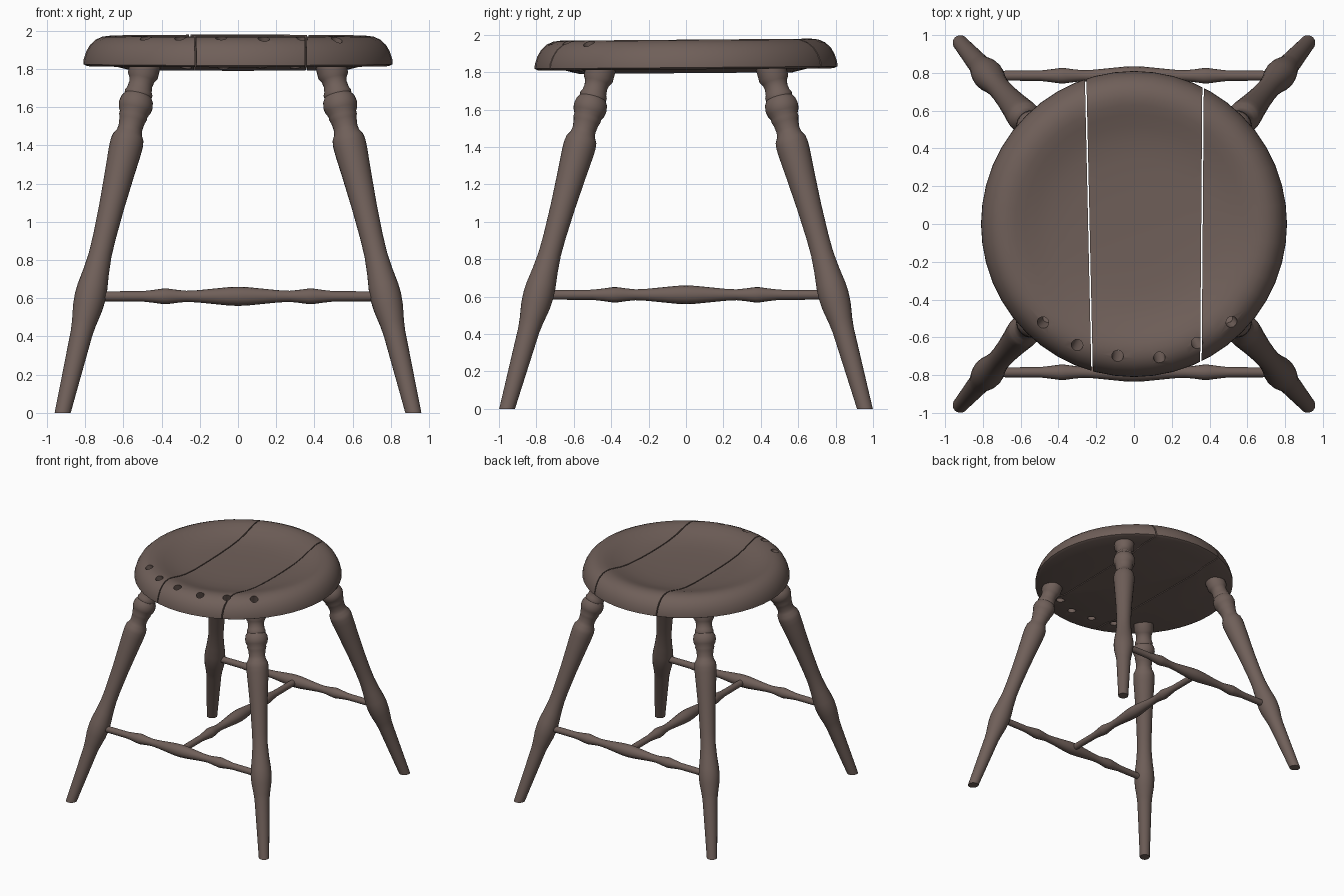
import bpy, bmesh, math
from mathutils import Vector, Matrix

if "Cube" in bpy.data.objects:
    bpy.data.objects.remove(bpy.data.objects["Cube"])

wood = bpy.data.materials.new("brown_wood")
wood.diffuse_color = (0.16, 0.115, 0.1, 1)
wood.use_nodes = True
wood.node_tree.nodes["Principled BSDF"].inputs["Base Color"].default_value = wood.diffuse_color


def finish(bm, name, angle=35):
    bmesh.ops.recalc_face_normals(bm, faces=bm.faces)
    me = bpy.data.meshes.new(name)
    bm.to_mesh(me)
    bm.free()
    me.materials.append(wood)
    ob = bpy.data.objects.new(name, me)
    bpy.context.collection.objects.link(ob)
    smooth(ob, angle)
    return ob


def smooth(ob, angle):
    bpy.ops.object.select_all(action='DESELECT')
    ob.select_set(True)
    bpy.context.view_layer.objects.active = ob
    bpy.ops.object.shade_smooth_by_angle(angle=math.radians(angle))


def lathe(profile, sides):
    """Closed turned solid around z from (radius, height) pairs."""
    bm = bmesh.new()
    rings = []
    for r, h in profile:
        if r == 0:
            rings.append([bm.verts.new((0, 0, h))] * sides)
        else:
            rings.append([bm.verts.new((r * math.cos(a), r * math.sin(a), h))
                          for a in (math.tau * i / sides for i in range(sides))])
    for a, b in zip(rings, rings[1:]):
        for i in range(sides):
            j = (i + 1) % sides
            bm.faces.new(list(dict.fromkeys((a[i], a[j], b[j], b[i]))))
    for ring in (rings[0], rings[-1]):
        if ring[0] is not ring[1]:
            bm.faces.new(ring)
    return bm


def place(bm, start, end):
    """Turn the z axis of a lathed part onto the line start -> end."""
    d = Vector(end) - Vector(start)
    rot = d.to_track_quat('Z', 'Y').to_matrix().to_4x4()
    bm.transform(Matrix.Translation(start) @ rot)


# Turned legs: (radius, height above floor along the leg)
LEG = [(0.038, -0.06), (0.041, 0.0), (0.044, 0.08), (0.058, 0.42), (0.064, 0.47),
       (0.078, 0.55), (0.082, 0.61), (0.079, 0.66), (0.068, 0.74), (0.060, 0.83),
       (0.060, 0.92), (0.066, 1.08), (0.077, 1.25), (0.086, 1.37), (0.087, 1.41),
       (0.083, 1.44), (0.068, 1.465), (0.063, 1.49), (0.068, 1.53), (0.075, 1.55),
       (0.074, 1.565), (0.085, 1.585), (0.09, 1.61), (0.085, 1.64), (0.072, 1.66),
       (0.074, 1.675), (0.066, 1.69), (0.062, 1.72), (0.067, 1.745), (0.08, 1.765),
       (0.08, 1.84)]
for sy, fb in ((-1, "front"), (1, "back")):
    for sx, lr in ((-1, "left"), (1, "right")):
        foot = Vector((0.918 * sx, 0.957 * sy, 0))
        top = Vector((0.49 * sx, 0.46 * sy, 1.8))
        stretch = (top - foot).length / 1.8
        bm = lathe([(r, h * stretch) for r, h in LEG], 24)
        place(bm, foot, top)
        # level the foot on the floor
        cut = bmesh.ops.bisect_plane(bm, geom=bm.verts[:] + bm.edges[:] + bm.faces[:],
                                     plane_co=(0, 0, 0), plane_no=(0, 0, 1), clear_inner=True)
        bmesh.ops.holes_fill(bm, edges=[e for e in cut['geom_cut']
                                        if isinstance(e, bmesh.types.BMEdge)])
        finish(bm, f"{fb}_{lr}_leg")

# H-shaped stretchers with three swellings
HALF = [(0.05, 0.0), (0.048, 0.05), (0.040, 0.13), (0.032, 0.21), (0.029, 0.27),
        (0.034, 0.32), (0.041, 0.37), (0.041, 0.39), (0.034, 0.44), (0.027, 0.50),
        (0.026, 0.77)]
STRETCHER = [(r, -h) for r, h in reversed(HALF[1:])] + HALF
for name, mid, axis in (("front_stretcher", (0, -0.785, 0.61), (1, 0, 0)),
                        ("back_stretcher", (0, 0.785, 0.61), (1, 0, 0)),
                        ("middle_stretcher", (0, 0, 0.61), (0, 1, 0))):
    bm = lathe(STRETCHER, 16)
    place(bm, mid, Vector(mid) + Vector(axis))
    finish(bm, name)

# Dished round seat
SEAT = [(0, 1.795), (0.57, 1.795), (0.65, 1.815), (0.79, 1.815), (0.81, 1.825),
        (0.808, 1.85), (0.795, 1.89), (0.775, 1.925), (0.745, 1.953), (0.71, 1.969),
        (0.67, 1.974), (0.63, 1.969), (0.58, 1.955), (0.52, 1.936), (0.44, 1.919),
        (0.34, 1.909), (0.2, 1.904), (0, 1.902)]
bm = lathe(SEAT, 48)
for v in bm.verts:  # slight rise to the back
    v.co.z += 0.008 * v.co.y
seat = finish(bm, "seat")

# Cutters: narrow gaps between planks and slanted holes along the front rim
cutters = []
for (x0, x1), w in (((-0.222, -0.256), 0.008), ((0.354, 0.366), 0.008)):
    bm = bmesh.new()
    bmesh.ops.create_cube(bm, size=1)
    bm.transform(Matrix.Diagonal((w, 2, 0.6, 1)))
    for v in bm.verts:
        t = v.co.y / 1.54 + 0.5
        v.co += Vector((x0 + (x1 - x0) * t, 0, 1.9))
    cutters.append(finish(bm, "gap_cutter"))
for x, y in ((-0.483, -0.523), (-0.302, -0.643), (-0.087, -0.7),
             (0.135, -0.71), (0.335, -0.632), (0.52, -0.522)):
    bm = lathe([(0.031, -0.3), (0.031, 0.15)], 16)
    p = Vector((x, y, 1.965))
    out = Vector((x, y, 0)).normalized()
    place(bm, p, p + out * 0.42 + Vector((0, 0, 1)))
    cutters.append(finish(bm, "hole_cutter"))
for c in cutters:
    m = seat.modifiers.new("cut", 'BOOLEAN')
    m.operation, m.solver, m.object = 'DIFFERENCE', 'EXACT', c
    bpy.context.view_layer.objects.active = seat
    bpy.ops.object.modifier_apply(modifier=m.name)
    bpy.data.objects.remove(c)
smooth(seat, 35)
